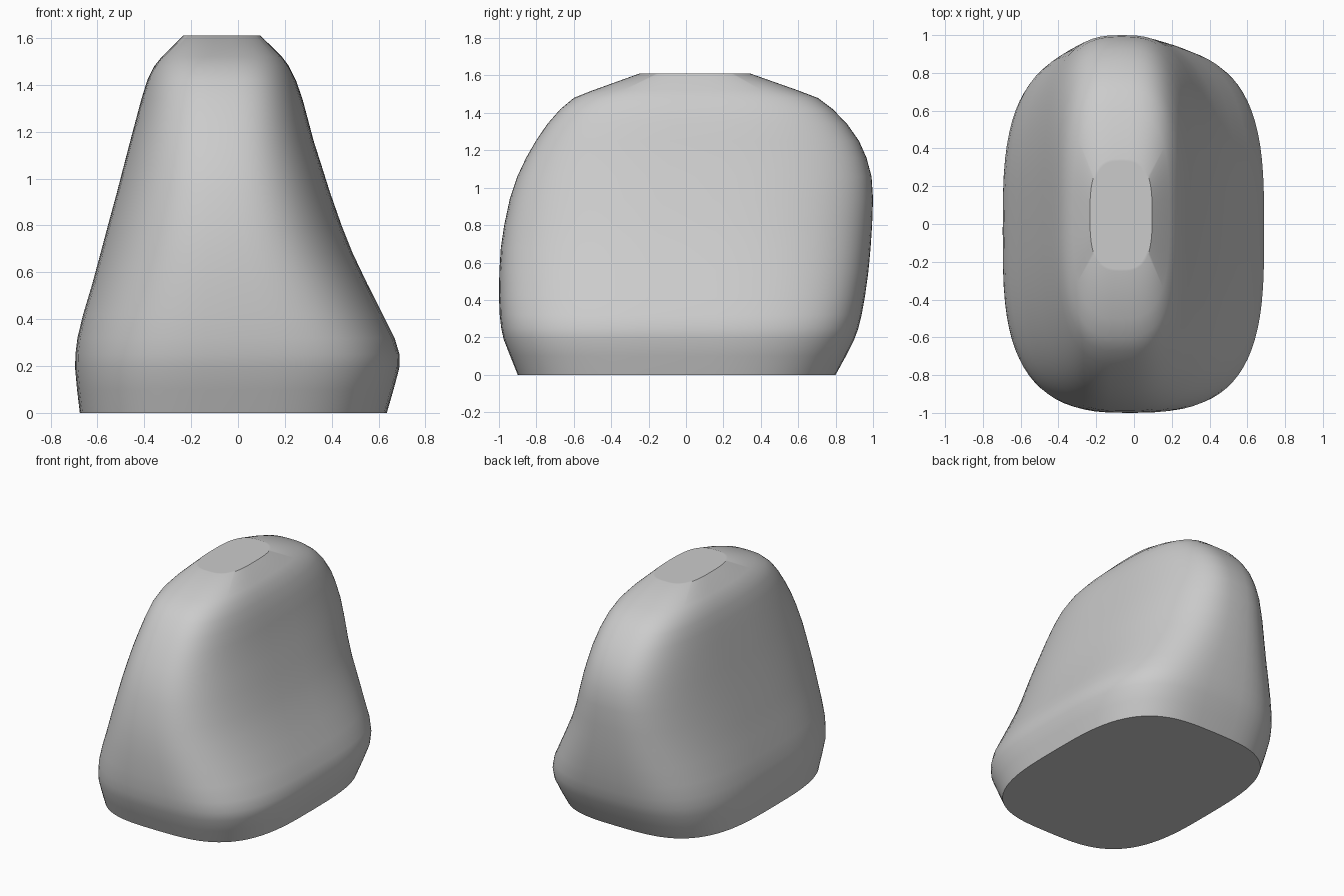
import bpy, bmesh, math

cube = bpy.data.objects.get("Cube")
if cube:
    bpy.data.objects.remove(cube, do_unlink=True)

SEGMENTS = 80

# Horizontal slices: height, min x, max x, min y, max y, squareness
SLICES = [
    (0.00, -.675, .635, -.90, .80, 3.2),
    (0.10, -.687, .664, -.94, .855, 3.2),
    (0.19, -.695, .688, -.975, .90, 3.2),
    (0.25, -.694, .689, -.988, .922, 3.15),
    (0.32, -.685, .668, -.996, .939, 3.1),
    (0.42, -.661, .618, -1.0, .957, 3.0),
    (0.55, -.622, .552, -.998, .975, 2.9),
    (0.68, -.587, .490, -.990, .987, 2.8),
    (0.80, -.555, .442, -.972, .995, 2.75),
    (0.94, -.517, .393, -.942, 1.0, 2.75),
    (1.06, -.486, .355, -.902, .992, 2.75),
    (1.16, -.460, .323, -.855, .965, 2.8),
    (1.25, -.436, .299, -.803, .925, 2.85),
    (1.34, -.412, .275, -.742, .862, 2.9),
    (1.42, -.387, .247, -.672, .785, 3.0),
    (1.48, -.357, .217, -.600, .705, 3.0),
    (1.52, -.325, .187, -.500, .60, 3.0),
    (1.61, -.233, .096, -.25, .345, 3.0),
    (1.61, -.221, .084, -.238, .333, 3.0),
]


def signed_power(v, p):
    return math.copysign(abs(v) ** p, v)


def add_ring(bm, z, x0, x1, y0, y1, n):
    ring = []
    for i in range(SEGMENTS):
        a = math.tau * i / SEGMENTS
        x = (x0 + x1) / 2 + (x1 - x0) / 2 * signed_power(math.cos(a), 2 / n)
        y = (y0 + y1) / 2 + (y1 - y0) / 2 * signed_power(math.sin(a), 2 / n)
        ring.append(bm.verts.new((x, y, z)))
    return ring


# Boulder body: slices joined by quads, closed by flat base and top
bm = bmesh.new()
rings = [add_ring(bm, *s) for s in SLICES]
for low, high in zip(rings, rings[1:]):
    for i in range(SEGMENTS):
        j = (i + 1) % SEGMENTS
        bm.faces.new((low[i], low[j], high[j], high[i]))
bm.faces.new(rings[0][::-1])
bm.faces.new(rings[-1])
mesh = bpy.data.meshes.new("boulder")
bm.to_mesh(mesh)
bm.free()
boulder = bpy.data.objects.new("boulder", mesh)
bpy.context.collection.objects.link(boulder)

# Plain grey stone
stone = bpy.data.materials.new("grey_stone")
stone.use_nodes = True
colour = (0.6, 0.6, 0.6, 1)
stone.diffuse_color = colour
stone.node_tree.nodes["Principled BSDF"].inputs["Base Color"].default_value = colour
mesh.materials.append(stone)

# Smooth sides with crisp base and top edges
bpy.ops.object.select_all(action='DESELECT')
boulder.select_set(True)
bpy.context.view_layer.objects.active = boulder
bpy.ops.object.shade_smooth_by_angle(angle=math.radians(35))
